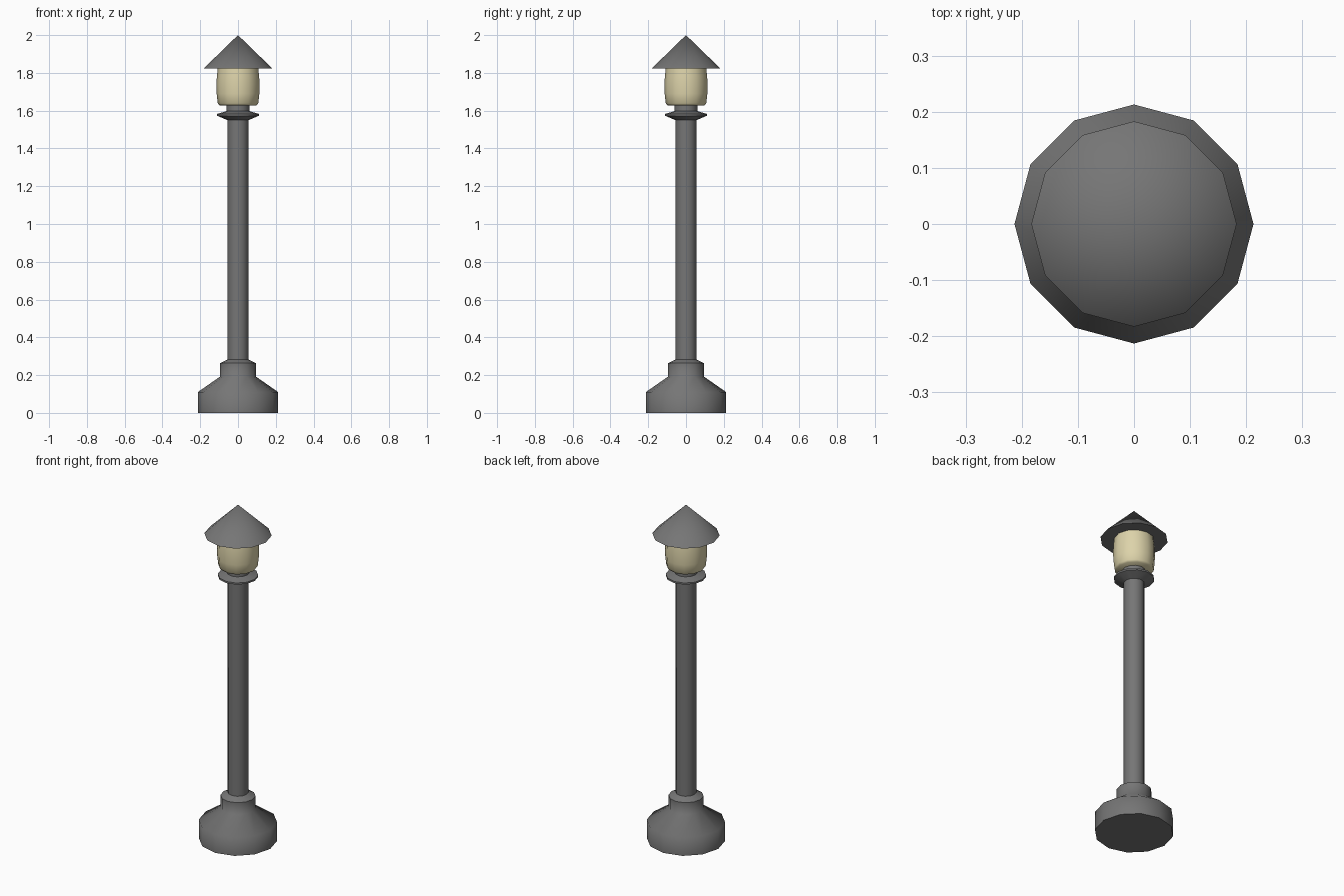
import bpy, bmesh
from math import cos, sin, tau, radians

if "Cube" in bpy.data.objects:
    bpy.data.objects.remove(bpy.data.objects["Cube"])

SIDES = 12


def lathe(name, profile, angle=60, color=None):
    """Revolve (radius, z) points, listed bottom to top; radius 0 becomes a tip."""
    bm = bmesh.new()
    rings = []
    for r, z in profile:
        n = SIDES if r > 0 else 1
        rings.append([bm.verts.new((r * cos(tau * i / SIDES), r * sin(tau * i / SIDES), z))
                      for i in range(n)])
    for a, b in zip(rings, rings[1:]):
        for i in range(SIDES):
            j = (i + 1) % SIDES
            if len(b) == 1:
                bm.faces.new((a[i], a[j], b[0]))
            else:
                bm.faces.new((a[i], a[j], b[j], b[i]))
    # Flat end caps
    for ring in (rings[0], rings[-1]):
        if len(ring) > 1:
            bm.faces.new(ring)
    bmesh.ops.recalc_face_normals(bm, faces=bm.faces[:])
    mesh = bpy.data.meshes.new(name)
    bm.to_mesh(mesh)
    bm.free()
    ob = bpy.data.objects.new(name, mesh)
    bpy.context.collection.objects.link(ob)
    if color:
        mat = bpy.data.materials.new(name)
        mat.diffuse_color = color
        mat.use_nodes = True
        mat.node_tree.nodes["Principled BSDF"].inputs["Base Color"].default_value = mat.diffuse_color
        mesh.materials.append(mat)
    bpy.ops.object.select_all(action='DESELECT')
    ob.select_set(True)
    bpy.context.view_layer.objects.active = ob
    bpy.ops.object.shade_smooth_by_angle(angle=radians(angle))
    return ob


GREY = (0.18, 0.18, 0.18, 1)
CREAM = (0.72, 0.65, 0.40, 1)

# Post: stepped foot, pole, collar and neck in one turned piece
lathe("post", [(0.213, 0), (0.213, 0.11), (0.095, 0.192), (0.095, 0.263),
               (0.056, 0.283), (0.056, 1.55), (0.11, 1.573), (0.11, 1.583),
               (0.062, 1.597), (0.062, 1.63)], color=GREY)

# Glowing barrel-shaped lamp
lathe("lamp", [(0.098, 1.628), (0.107, 1.638), (0.113, 1.69), (0.114, 1.74),
               (0.112, 1.78), (0.107, 1.825)], color=CREAM)

# Conical roof
lathe("roof", [(0.183, 1.822), (0, 2.0)], angle=40, color=GREY)
